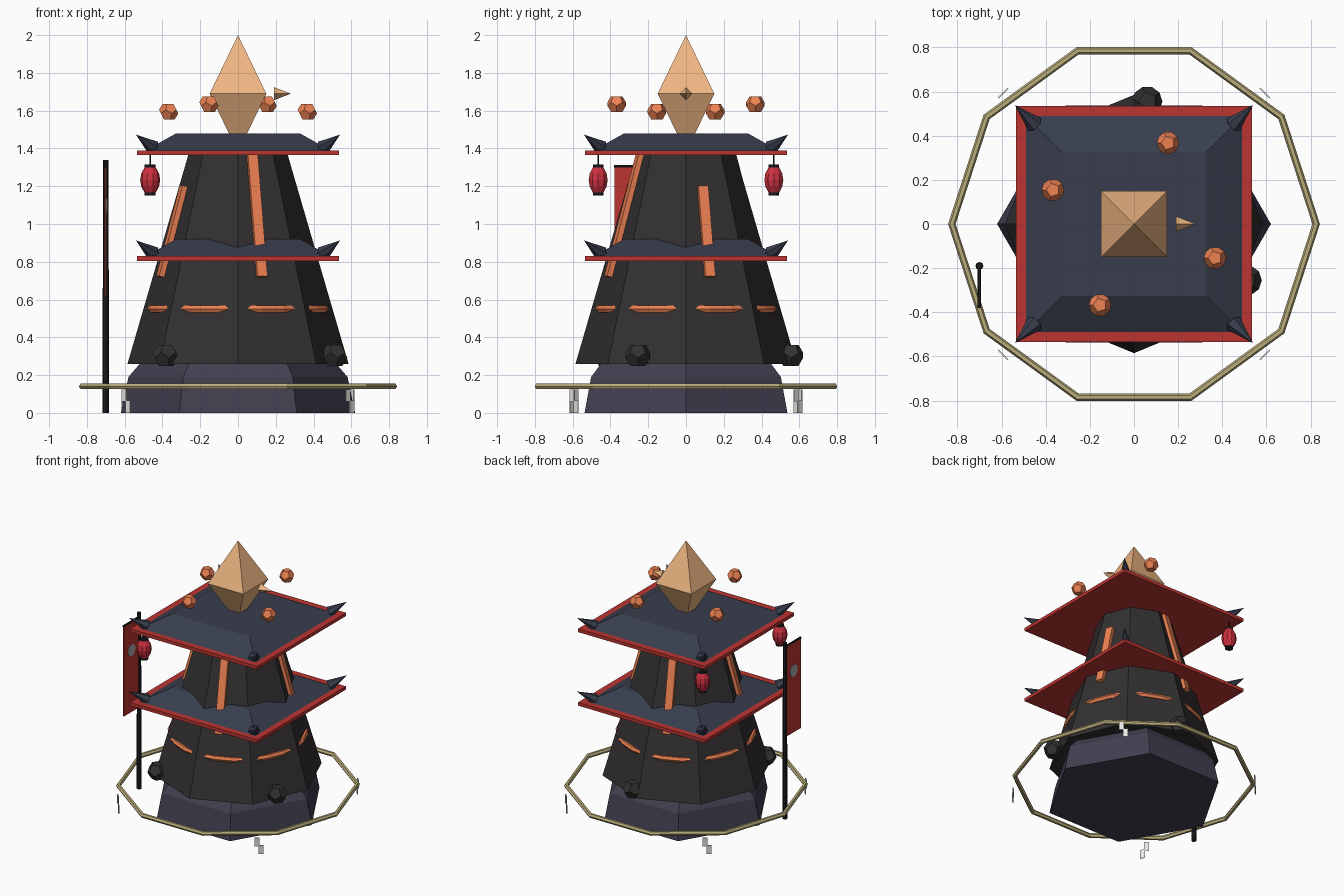
import bpy, bmesh
from math import sin, cos, pi, radians, sqrt
from mathutils import Vector, Matrix

if "Cube" in bpy.data.objects:
    bpy.data.objects.remove(bpy.data.objects["Cube"])


def mat(name, rgb):
    m = bpy.data.materials.new(name)
    m.diffuse_color = (*rgb, 1)
    m.use_nodes = True
    m.node_tree.nodes["Principled BSDF"].inputs["Base Color"].default_value = m.diffuse_color
    return m


STONE = mat("purple_stone", (0.055, 0.05, 0.08))
ROCK = mat("dark_rock", (0.033, 0.029, 0.03))
TILE = mat("blue_tile", (0.04, 0.048, 0.075))
RED = mat("red_trim", (0.5, 0.035, 0.03))
LANTERN = mat("lantern_red", (0.6, 0.03, 0.05))
GLOW = mat("orange_glow", (0.85, 0.22, 0.085))
CRYSTAL = mat("amber_crystal", (0.85, 0.46, 0.22))
ROPE = mat("straw_rope", (0.5, 0.42, 0.2))
BLACK = mat("black_wood", (0.012, 0.012, 0.014))
PAPER = mat("paper", (0.8, 0.8, 0.76))
GREY = mat("emblem_grey", (0.4, 0.4, 0.4))


def finish(name, bm, material, matrix=None):
    bmesh.ops.remove_doubles(bm, verts=bm.verts[:], dist=1e-5)
    bmesh.ops.recalc_face_normals(bm, faces=bm.faces[:])
    me = bpy.data.meshes.new(name)
    bm.to_mesh(me)
    bm.free()
    me.materials.append(material)
    ob = bpy.data.objects.new(name, me)
    if matrix:
        ob.matrix_world = matrix
    bpy.context.collection.objects.link(ob)
    return ob


def lathe(name, profile, n, material, matrix=None, phase=0.0):
    """Faceted solid of n sides from (radius, z) points; radius 0 makes a tip."""
    bm = bmesh.new()
    rings = []
    for r, z in profile:
        if r == 0:
            rings.append([bm.verts.new((0, 0, z))] * n)
        else:
            rings.append([bm.verts.new((r * cos(phase + 2 * pi * i / n),
                                        r * sin(phase + 2 * pi * i / n), z)) for i in range(n)])
    for a, b in zip(rings, rings[1:]):
        for i in range(n):
            j = (i + 1) % n
            bm.faces.new(list(dict.fromkeys((a[i], a[j], b[j], b[i]))))
    for ring, (r, z) in ((rings[0], profile[0]), (rings[-1], profile[-1])):
        if r:
            bm.faces.new(ring)
    return finish(name, bm, material, matrix)


def box(name, size, material, matrix):
    bm = bmesh.new()
    bmesh.ops.create_cube(bm, size=1, matrix=Matrix.Diagonal((*size, 1)))
    return finish(name, bm, material, matrix)


def torus(name, R, r, n, m, z, material):
    bm = bmesh.new()
    v = [[bm.verts.new(((R + r * cos(2 * pi * j / m)) * cos(2 * pi * i / n),
                        (R + r * cos(2 * pi * j / m)) * sin(2 * pi * i / n),
                        z + r * sin(2 * pi * j / m))) for j in range(m)] for i in range(n)]
    for i in range(n):
        for j in range(m):
            k, l = (i + 1) % n, (j + 1) % m
            bm.faces.new((v[i][j], v[k][j], v[k][l], v[i][l]))
    return finish(name, bm, material)


def dodecahedron(name, r, loc, material):
    """Hull of the face centres of an icosahedron."""
    ico = bmesh.new()
    bmesh.ops.create_icosphere(ico, subdivisions=1, radius=1)
    pts = [f.calc_center_median().normalized() * r for f in ico.faces]
    ico.free()
    bm = bmesh.new()
    for p in pts:
        bm.verts.new(p)
    bmesh.ops.convex_hull(bm, input=bm.verts[:])
    bmesh.ops.dissolve_limit(bm, angle_limit=0.05, verts=bm.verts[:], edges=bm.edges[:])
    return finish(name, bm, material, Matrix.Translation(loc))


def along(p, q):
    """Matrix placing local z along p to q."""
    d = Vector(q) - Vector(p)
    return Matrix.Translation(p) @ d.to_track_quat('Z', 'Y').to_matrix().to_4x4()


def rot_z(a):
    return Matrix.Rotation(a, 4, 'Z')


S2 = sqrt(2)

# Hexagonal plinth and octagonal tower
lathe("plinth", [(0.62, 0), (0.58, 0.19), (0.52, 0.26), (0.51, 0.27)], 6, STONE)
lathe("tower_body", [(0.585, 0.26), (0.262, 1.37)], 8, ROCK)

# Two square roofs with red eaves and corner horns
for tier, z in (("lower", 0.805), ("upper", 1.365)):
    lathe(tier + "_eave", [(0.535 * S2, z), (0.535 * S2, z + 0.025)], 4, RED, phase=pi / 4)
    lathe(tier + "_roof", [(0.49 * S2, z + 0.024), (0.327 * S2, z + 0.115)], 4, TILE, phase=pi / 4)
    for sx in (-1, 1):
        for sy in (-1, 1):
            p = (sx * 0.45, sy * 0.45, z + 0.04)
            q = (sx * 0.54, sy * 0.54, z + 0.108)
            lathe(tier + "_horn", [(0.04, 0), (0, (Vector(q) - Vector(p)).length)],
                  6, TILE, along(p, q))

# Glowing strips up the tower sides and the glowing band
tilt = 0.2909 * 0.928
for i in range(4):
    z0, z1 = 0.72, (1.37 if i % 2 else 1.2)
    ra, rb = [0.93 * (0.585 - 0.2909 * (z - 0.26)) + 0.008 for z in (z0, z1)]
    m = rot_z(i * pi / 2 + radians(17)) @ along((ra, 0, z0), (rb, 0, z1))
    length = sqrt((z1 - z0) ** 2 + (ra - rb) ** 2)
    # local frame rebuilt so the strip lies flat on the wall
    lean = Matrix.Translation(((ra + rb) / 2, 0, (z0 + z1) / 2)) @ Matrix.Rotation(
        -(Vector((0, 1)).angle(Vector((ra - rb, z1 - z0)))), 4, 'Y')
    box("glow_strip", (0.035, 0.055, length), GLOW, rot_z(i * pi / 2 + radians(17)) @ lean)
torus("glow_band", 0.467, 0.02, 24, 6, 0.55, GLOW)

# Boulders at the foot
for loc in ((0.51, -0.255, 0.305), (0.06, 0.555, 0.305), (-0.385, -0.42, 0.305)):
    dodecahedron("boulder", 0.07, loc, ROCK)

# Rope ring with folded paper tags
torus("rope_ring", 0.825, 0.017, 10, 6, 0.14, ROPE)
for i in range(4):
    m = rot_z(pi / 4 + i * pi / 2)
    box("tag_upper", (0.006, 0.034, 0.065), PAPER, m @ Matrix.Translation((0.838, -0.014, 0.092)))
    box("tag_lower", (0.006, 0.034, 0.065), PAPER, m @ Matrix.Translation((0.838, 0.014, 0.033)))

# Banner on its pole
lathe("banner_pole", [(0.018, 0), (0.014, 1.34)], 8, BLACK, Matrix.Translation((-0.7, -0.19, 0)))
lathe("banner_bar", [(0.008, 0), (0.008, 0.19)], 6, BLACK,
      along((-0.7, -0.19, 1.305), (-0.7, -0.38, 1.305)))
box("banner_cloth", (0.01, 0.175, 0.68), RED, Matrix.Translation((-0.7, -0.29, 0.96)))
lathe("banner_disc", [(0.045, 0), (0.045, 0.016)], 16, GREY,
      along((-0.708, -0.288, 1.09), (-0.6, -0.288, 1.09)))

# Hanging lanterns on the left corners
for y in (-0.465, 0.465):
    at = Matrix.Translation((-0.465, y, 1.233))
    lathe("lantern", [(0.03, -0.066), (0.047, -0.035), (0.053, 0), (0.047, 0.035), (0.03, 0.066)],
          10, LANTERN, at)
    for z in (-0.072, 0.072):
        lathe("lantern_cap", [(0.029, z - 0.009), (0.029, z + 0.009)], 10, BLACK, at)
    lathe("lantern_cord", [(0.004, 0.07), (0.004, 0.14)], 5, BLACK, at)

# Crystal, its small spike and the orbiting shards
lathe("crystal", [(0, 1.38), (0.15 * S2, 1.69), (0, 2.0)], 4, CRYSTAL, phase=pi / 4)
lathe("crystal_spike", [(0.035, 0), (0, 0.09)], 4, CRYSTAL, along((0.19, 0, 1.69), (0.28, 0, 1.69)))
for x, y, z in ((0.154, 0.367, 1.635), (-0.367, 0.154, 1.595),
                (-0.154, -0.367, 1.635), (0.367, -0.154, 1.595)):
    dodecahedron("orbit_shard", 0.052, (x, y, z), GLOW)
